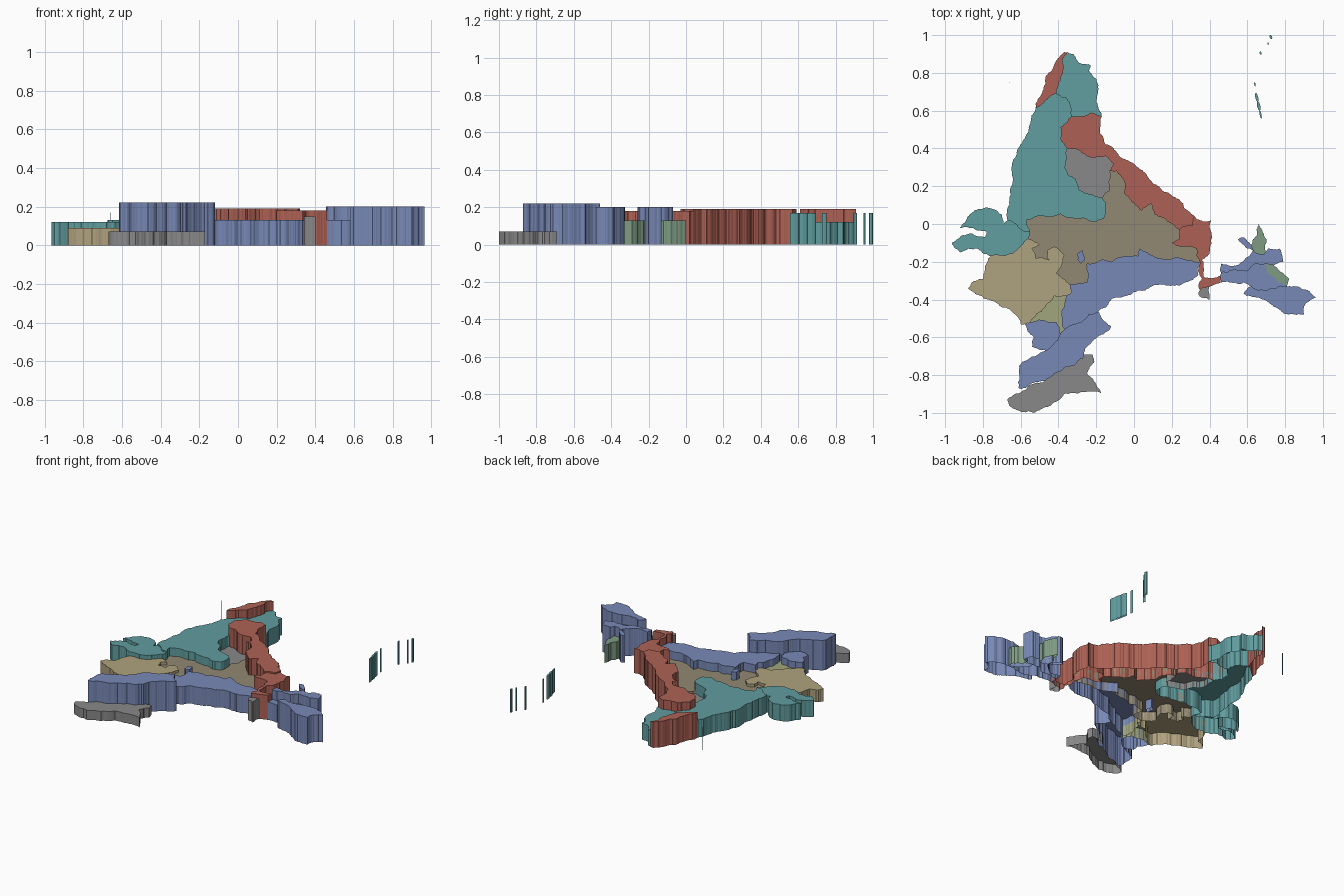
import bpy, bmesh, math, random
from mathutils import Vector

if "Cube" in bpy.data.objects:
    bpy.data.objects.remove(bpy.data.objects["Cube"])

random.seed(7)

COLOURS = {
    "teal": (0.12, 0.34, 0.35), "red": (0.42, 0.12, 0.09), "blue": (0.19, 0.25, 0.47),
    "green": (0.21, 0.33, 0.23), "tan": (0.43, 0.36, 0.21), "brown": (0.29, 0.25, 0.17),
    "olive": (0.36, 0.38, 0.20), "grey": (0.25, 0.25, 0.25),
}
MATS = {}
for key, rgb in COLOURS.items():
    MATS[key] = bpy.data.materials.new(key)
    MATS[key].diffuse_color = (*rgb, 1)


def ragged(a, b, depth):
    """Border from a to b (without b), roughened the same way for both neighbours."""
    if depth == 0 or math.dist(a, b) < 0.9:
        return [a]
    lo, hi = sorted((a, b))
    random.seed(int(lo[0] * 1009 + lo[1] * 9176 + hi[0] * 31337 + hi[1] * 77773))
    k = random.uniform(-0.13, 0.13)
    mid = ((lo[0] + hi[0]) / 2 - k * (hi[1] - lo[1]), (lo[1] + hi[1]) / 2 + k * (hi[0] - lo[0]))
    mid = (round(mid[0], 2), round(mid[1], 2))
    return ragged(a, mid, depth - 1) + ragged(mid, b, depth - 1)


def region(name, colour, height, outline, depth=4):
    """Extrude an outline given in hundredths of a unit; the underside stays open."""
    pts = []
    for i, p in enumerate(outline):
        pts += ragged(p, outline[(i + 1) % len(outline)], depth)
    bm = bmesh.new()
    base = bm.faces.new([bm.verts.new((x / 100, y / 100, 0)) for x, y in pts])
    ext = bmesh.ops.extrude_face_region(bm, geom=[base], use_keep_orig=True)
    tops = [v for v in ext["geom"] if isinstance(v, bmesh.types.BMVert)]
    bmesh.ops.translate(bm, verts=tops, vec=Vector((0, 0, height)))
    bmesh.ops.recalc_face_normals(bm, faces=bm.faces)
    floor = [f for f in bm.faces if all(v.co.z < 1e-6 for v in f.verts)]
    bmesh.ops.delete(bm, geom=floor, context='FACES_ONLY')
    mesh = bpy.data.meshes.new(name)
    bm.to_mesh(mesh)
    bm.free()
    ob = bpy.data.objects.new(name, mesh)
    bpy.context.collection.objects.link(ob)
    mesh.materials.append(MATS[colour])


# northern point and its red edge
region("north_edge_strip", "red", 0.19, [
    (-52, 61), (-48, 71), (-42, 85), (-37, 91), (-35, 91), (-38, 86), (-38, 79), (-40, 74),
    (-41, 69), (-45, 67), (-49, 63)])
region("north_region", "teal", 0.12, [
    (-35, 91), (-32, 90), (-28, 85), (-23, 84), (-24, 81), (-20, 77), (-20, 65), (-17, 57),
    (-23, 59), (-27, 57), (-33, 57), (-33, 61), (-36, 67), (-41, 69), (-40, 74), (-38, 79),
    (-38, 86)])

# western teal block and its lobe
region("west_region", "teal", 0.13, [
    (-52, 61), (-49, 63), (-45, 67), (-41, 69), (-36, 67), (-33, 61), (-33, 57), (-39, 51),
    (-39, 45), (-35, 40), (-35, 26), (-31, 24), (-29, 18), (-21, 15), (-17, 14), (-15, 10),
    (-16, 3), (-31, 3), (-47, 4), (-57, 2), (-55, -4), (-60, -3), (-67, 2), (-66, 13),
    (-64, 24), (-62, 37), (-58, 45), (-55, 53)])
region("west_lobe", "teal", 0.12, [
    (-96.5, -10), (-91, -6), (-86, -5), (-79, -7), (-78, -4), (-84, -3), (-92, -2), (-88, 4),
    (-82, 8), (-75, 8), (-70, 5), (-69, 0), (-67, 2), (-60, -3), (-55, -4), (-56, -8),
    (-60, -12), (-68, -17), (-76, -17), (-83, -13), (-92, -15)])

# red coast
region("east_coast", "red", 0.19, [
    (-39, 51), (-33, 57), (-27, 57), (-23, 59), (-17, 57), (-18, 48), (-15, 42), (-8, 36),
    (0, 32), (8, 24), (16, 17), (24, 13), (27, 8), (32, 4), (31, -1), (24, -3), (18, 1),
    (11, 5), (9, 11), (4, 7), (0, 11), (-5, 16), (-5, 23), (-9, 28), (-13, 28), (-11, 32),
    (-15, 36), (-21, 35), (-28, 38), (-35, 40), (-39, 45)])
region("east_delta", "red", 0.18, [
    (31, -1), (32, 4), (35, 2), (41, 2), (40, -2), (41, -8), (39, -17), (36, -19), (37, -28),
    (46, -27), (46, -31), (40, -33), (35, -35), (34, -32), (36, -29), (34, -24), (35, -20),
    (33, -13), (27, -12), (20, -10), (24, -8), (24, -3)])
region("delta_block", "grey", 0.15, [(35, -35), (40, -33), (40, -40), (36, -39), (34, -37)])

# low middle
region("inner_block", "grey", 0.05, [
    (-35, 40), (-28, 38), (-21, 35), (-15, 36), (-11, 32), (-13, 28), (-13, 18), (-17, 14),
    (-21, 15), (-29, 18), (-31, 24), (-35, 26)])
region("central_region", "brown", 0.07, [
    (-57, 2), (-47, 4), (-31, 3), (-16, 3), (-15, 10), (-17, 14), (-13, 18), (-13, 28),
    (-9, 28), (-5, 23), (-5, 16), (0, 11), (4, 7), (9, 11), (11, 5), (18, 1), (24, -3),
    (24, -8), (20, -10), (27, -12), (33, -13), (35, -20), (30, -19), (21, -18), (8, -16),
    (3, -13), (2, -17), (-12, -20), (-25, -21), (-25, -31), (-34, -32), (-41, -26), (-38, -21),
    (-37, -16), (-42, -12), (-46, -14), (-45, -19), (-52, -18), (-54, -13), (-50, -11),
    (-56, -8), (-55, -4)])
region("central_enclave", "blue", 0.13, [(-30, -16), (-27, -14), (-26, -19), (-28, -21), (-30, -19)])
region("southwest_region", "tan", 0.09, [
    (-76, -17), (-68, -17), (-60, -12), (-56, -8), (-50, -11), (-54, -13), (-52, -18),
    (-45, -19), (-46, -14), (-42, -12), (-37, -16), (-38, -21), (-41, -26), (-34, -32),
    (-33, -36), (-36, -38), (-42, -38), (-47, -44), (-55, -52), (-60, -53), (-66, -45),
    (-74, -41), (-84, -37), (-88, -34), (-86, -31), (-80, -29), (-79, -24)])
region("olive_region", "olive", 0.08, [
    (-55, -52), (-47, -44), (-42, -38), (-36, -38), (-37, -43), (-37, -56), (-39, -58),
    (-41, -52), (-47, -51)])

# southern blues and the grey foot
region("south_plain", "blue", 0.13, [
    (35, -20), (30, -19), (21, -18), (8, -16), (3, -13), (2, -17), (-12, -20), (-25, -21),
    (-25, -31), (-34, -32), (-33, -36), (-36, -38), (-37, -43), (-37, -56), (-28, -52),
    (-19, -46), (-13, -41), (0, -36), (16, -32), (27, -31), (34, -27)])
region("south_small_block", "blue", 0.13, [
    (-58, -53), (-55, -52), (-47, -51), (-41, -52), (-39, -58), (-43, -64), (-47, -67),
    (-54, -65), (-53, -60)])
region("south_tall_block", "blue", 0.22, [
    (-61, -75), (-54, -70), (-47, -67), (-43, -64), (-39, -58), (-37, -56), (-28, -52),
    (-19, -46), (-17, -50), (-12, -54), (-21, -61), (-26, -66), (-27, -71), (-37, -76),
    (-47, -83), (-53, -84), (-61, -87)])
region("south_foot", "grey", 0.07, [
    (-67, -93), (-58, -88), (-47, -83), (-37, -76), (-31, -70), (-22, -69), (-21, -73),
    (-25, -79), (-20, -85), (-17, -90), (-26, -89), (-37, -90), (-47, -97), (-53, -100),
    (-65, -97)])

# far eastern cluster
region("far_east_upper", "blue", 0.20, [
    (46, -21), (56, -21), (61, -17), (63, -14), (60, -13), (55, -8), (58, -7), (62, -11),
    (64, -15), (69, -16), (71, -13), (77, -13), (79, -20), (74, -22), (70, -21), (64, -21),
    (60, -25), (46, -26)])
region("far_east_green_top", "green", 0.13, [
    (66, 0), (68, -4), (70, -8), (69, -16), (64, -15), (62, -11), (65, -6)])
region("far_east_middle", "blue", 0.13, [
    (46, -26), (60, -25), (64, -21), (70, -21), (70, -24), (77, -31), (81, -33), (70, -35),
    (62, -33), (58, -31), (46, -31)])
region("far_east_green_side", "green", 0.13, [
    (70, -24), (70, -21), (74, -22), (79, -26), (82, -29), (81, -33), (77, -31)])
region("far_east_lower", "blue", 0.20, [
    (62, -33), (70, -35), (81, -33), (86, -33), (92, -35), (96.5, -39), (91, -42), (90, -48),
    (82, -48), (74, -44), (66, -39), (58, -37)])

# island chain and one lone islet: (x, y, half width, half length)
for i, (x, y, w, h) in enumerate([
        (72.5, 99, 0.7, 1.1), (71, 95.5, 0.4, 0.6), (67, 90.5, 0.5, 0.9), (64, 74, 0.4, 1.2),
        (65, 67, 0.8, 2.5), (66, 62.5, 0.9, 2.6), (67, 58, 0.5, 2.4), (-66, 75, 0.2, 0.2)]):
    ring = [(x + w * math.cos(a) - 0.2 * h * math.sin(a), y + h * math.sin(a))
            for a in (k * math.tau / 8 for k in range(8))]
    region(f"island_{i + 1}", "teal", 0.17, ring, 0)

for m in bpy.data.materials:
    if m.users and not m.is_grease_pencil:
        m.use_nodes = True
        m.node_tree.nodes["Principled BSDF"].inputs["Base Color"].default_value = m.diffuse_color
